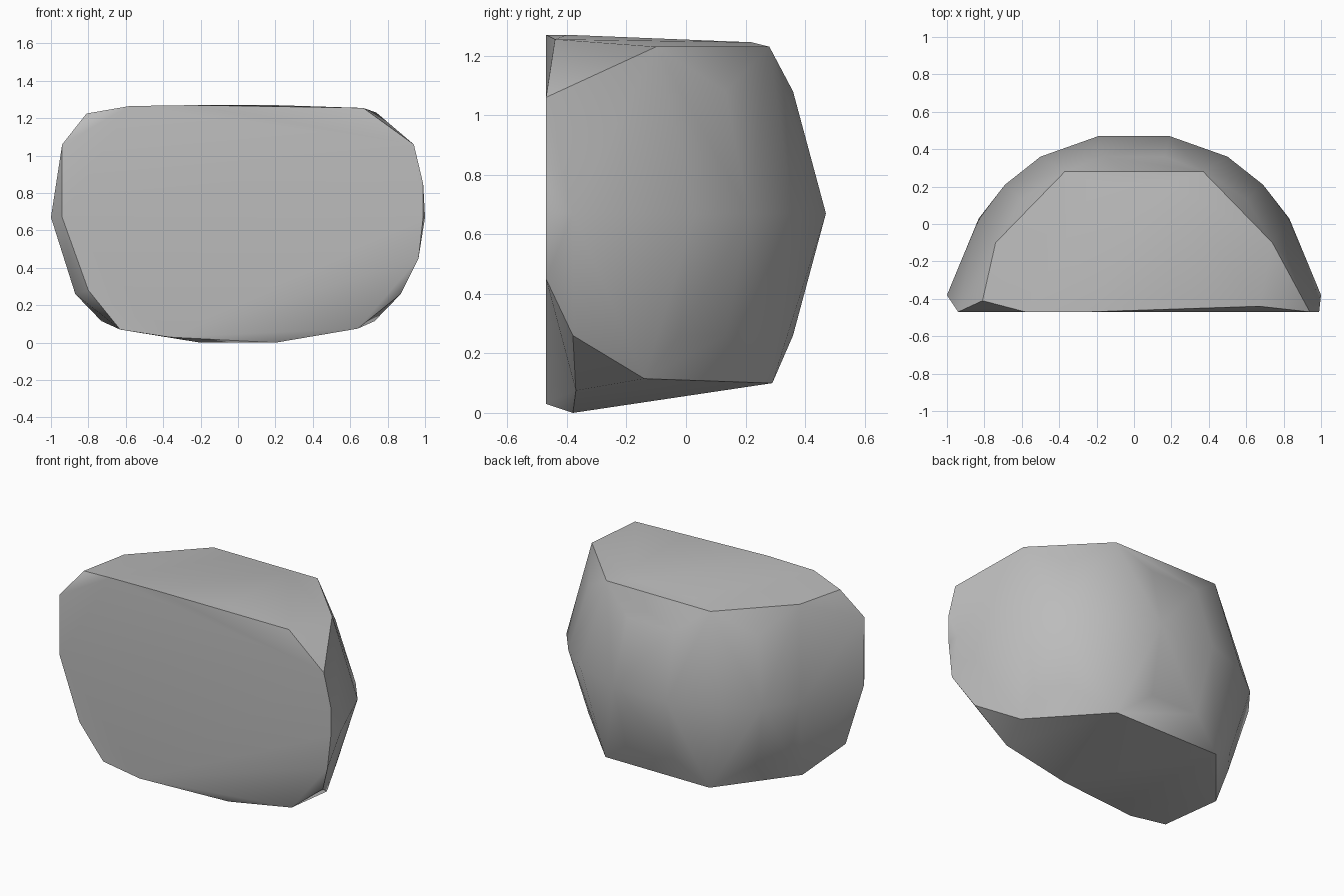
import bpy
import bmesh
import math

default_cube = bpy.data.objects.get("Cube")
if default_cube:
    bpy.data.objects.remove(default_cube, do_unlink=True)


def make_material(name, grey):
    material = bpy.data.materials.new(name)
    material.use_nodes = True
    colour = (grey, grey, grey, 1)
    material.diffuse_color = colour
    material.node_tree.nodes["Principled BSDF"].inputs["Base Color"].default_value = colour
    return material


def mirrored(points):
    return [(side * x, y, z) for x, y, z in points for side in (-1, 1)]


def ring(profile, scale, height, pivot=-0.38):
    return mirrored([(x * scale, pivot + (y - pivot) * scale, height)
                     for x, y in profile])


# Rounded half-oval back, repeated smaller above and below the widest level
half_oval = [(1, -0.38), (0.83, 0.03), (0.69, 0.21), (0.5, 0.36), (0.19, 0.47)]
boulder_points = ring(half_oval, 1, 0.67)
boulder_points += ring(half_oval, 0.87, 0.26)
boulder_points += ring(half_oval, 0.87, 1.08)

# Slightly tilted top and underside
boulder_points += mirrored([
    (0.74, -0.1, 1.23), (0.37, 0.28, 1.23), (0.2, 0.22, 1.245),
    (0.73, -0.14, 0.115), (0.37, 0.29, 0.1), (0.2, -0.38, 0),
])

# Flat cut front
boulder_points += mirrored([(0.94, -0.47, 1.06)])
boulder_points += [
    (0.99, -0.47, 0.85), (0.99, -0.47, 0.67), (0.965, -0.47, 0.45),
    (-0.94, -0.47, 0.67), (-0.8, -0.47, 0.28),
]

# Uneven chipped corners
boulder_points += [
    (-0.58, -0.47, 1.265), (-0.81, -0.41, 1.225), (-0.25, -0.47, 1.27),
    (0.2, -0.4, 1.27), (0.67, -0.44, 1.255),
    (0.64, -0.37, 0.075), (-0.63, -0.47, 0.07), (-0.37, -0.47, 0.03),
]

# Stretch a skin over the points to form the solid boulder
bm = bmesh.new()
for point in boulder_points:
    bm.verts.new(point)
bmesh.ops.convex_hull(bm, input=bm.verts)
loose = [vert for vert in bm.verts if not vert.link_faces]
bmesh.ops.delete(bm, geom=loose, context="VERTS")
bmesh.ops.dissolve_limit(bm, angle_limit=math.radians(1),
                         verts=bm.verts, edges=bm.edges)
bmesh.ops.recalc_face_normals(bm, faces=bm.faces)
mesh = bpy.data.meshes.new("boulder")
bm.to_mesh(mesh)
bm.free()
mesh.materials.append(make_material("stone grey", 0.5))

boulder = bpy.data.objects.new("boulder", mesh)
bpy.context.collection.objects.link(boulder)
bpy.ops.object.select_all(action="DESELECT")
boulder.select_set(True)
bpy.context.view_layer.objects.active = boulder
bpy.ops.object.shade_smooth_by_angle(angle=math.radians(40))
